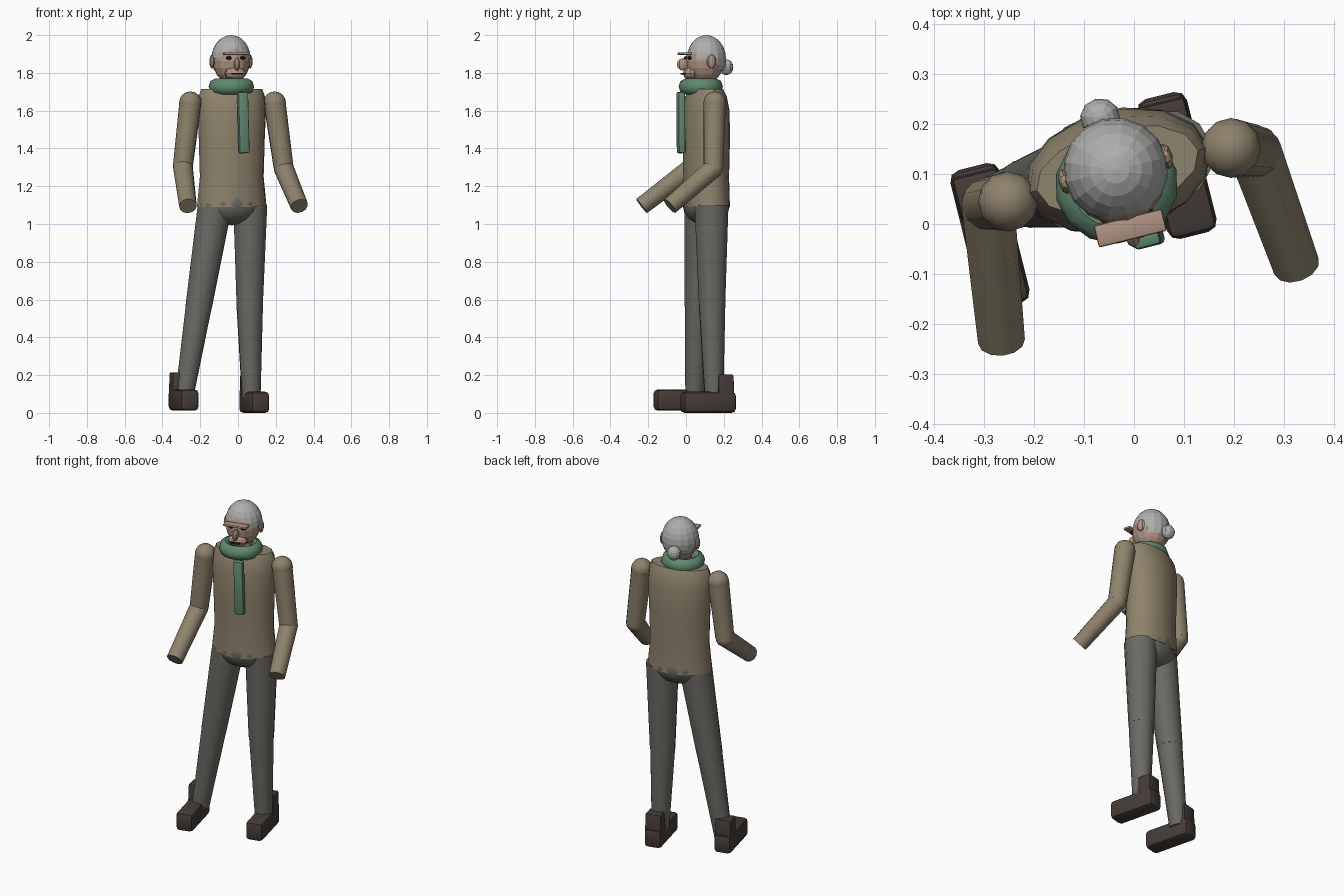
import bpy, bmesh
from math import radians, sin, cos, pi
from mathutils import Matrix, Vector

if "Cube" in bpy.data.objects:
    bpy.data.objects.remove(bpy.data.objects["Cube"])

def material(name, *rgb):
    m = bpy.data.materials.new(name)
    m.diffuse_color = (*rgb, 1)
    m.use_nodes = True
    m.node_tree.nodes["Principled BSDF"].inputs["Base Color"].default_value = m.diffuse_color
    return m

JACKET = material("jacket_cloth", 0.27, 0.225, 0.15)
TROUSER = material("trouser_cloth", 0.145, 0.142, 0.125)
LEATHER = material("shoe_leather", 0.06, 0.045, 0.038)
SCARF = material("scarf_wool", 0.12, 0.25, 0.16)
SKIN = material("skin", 0.43, 0.29, 0.225)
HAIR = material("grey_hair", 0.42, 0.42, 0.41)
DARK = material("dark", 0.02, 0.015, 0.015)

YAW = radians(14)
def frame(x, y, z=0, yaw=YAW):
    return Matrix.Translation((x, y, z)) @ Matrix.Rotation(yaw, 4, 'Z')

BODY = frame(-0.033, 0.107)
HEAD = frame(-0.036, 0.106, 1.875)

def finish(name, bm, mat, world, smooth=40):
    bmesh.ops.recalc_face_normals(bm, faces=bm.faces)
    me = bpy.data.meshes.new(name)
    bm.to_mesh(me)
    bm.free()
    me.transform(world)
    me.materials.append(mat)
    ob = bpy.data.objects.new(name, me)
    bpy.context.collection.objects.link(ob)
    if smooth:
        bpy.context.view_layer.objects.active = ob
        bpy.ops.object.select_all(action='DESELECT')
        ob.select_set(True)
        bpy.ops.object.shade_smooth_by_angle(angle=radians(smooth))
    return ob

def ball(name, c, r, mat, world=Matrix(), seg=12, rings=8, smooth=0, keep=None):
    bm = bmesh.new()
    bmesh.ops.create_uvsphere(bm, u_segments=seg, v_segments=rings, radius=1)
    bmesh.ops.transform(bm, verts=bm.verts, matrix=Matrix.Translation(c) @ Matrix.Diagonal((*r, 1)))
    if keep:
        drop = [f for f in bm.faces if not keep(f.calc_center_median())]
        bmesh.ops.delete(bm, geom=drop, context='FACES')
    return finish(name, bm, mat, world, smooth)

def box(name, c, size, mat, world=Matrix(), bevel=0.0, taper=1.0):
    bm = bmesh.new()
    bmesh.ops.create_cube(bm, size=1)
    for v in bm.verts:
        k = taper if v.co.z > 0 else 1
        v.co = Vector((v.co.x * size[0] * k, v.co.y * size[1] * k, v.co.z * size[2])) + Vector(c)
    if bevel:
        bmesh.ops.bevel(bm, geom=bm.edges[:], offset=bevel, segments=2, profile=0.5, affect='EDGES')
    return finish(name, bm, mat, world)

def limb(name, a, b, ra, rb, mat, seg=12):
    a, b = Vector(a), Vector(b)
    d = b - a
    bm = bmesh.new()
    bmesh.ops.create_cone(bm, cap_ends=True, segments=seg, radius1=ra, radius2=rb, depth=d.length)
    m = Matrix.Translation((a + b) / 2) @ d.to_track_quat('Z', 'Y').to_matrix().to_4x4()
    return finish(name, bm, mat, m)

def loft(name, rings, mat, world, seg=14):
    bm = bmesh.new()
    loops = [[bm.verts.new((a * cos(2 * pi * i / seg), b * sin(2 * pi * i / seg), z))
              for i in range(seg)] for z, a, b in rings]
    for lo, hi in zip(loops, loops[1:]):
        for i in range(seg):
            j = (i + 1) % seg
            bm.faces.new((lo[i], lo[j], hi[j], hi[i]))
    bm.faces.new(loops[0])
    bm.faces.new(loops[-1])
    return finish(name, bm, mat, world)

# torso and pelvis
loft("jacket", [(1.09, .19, .122), (1.25, .174, .118), (1.45, .18, .123), (1.6, .187, .12),
                (1.675, .181, .105), (1.715, .166, .084)], JACKET, BODY)
ball("pelvis", (0, 0, 1.105), (.165, .126, .112), TROUSER, BODY, smooth=40)

# arms: shoulder, elbow, wrist
arms = {"right": ((-.252, .045, 1.642), (-.292, .04, 1.305), (-.265, -.235, 1.095)),
        "left": ((.194, .152, 1.642), (.242, .145, 1.295), (.325, -.085, 1.095))}
for side, (s, e, w) in arms.items():
    ball(side + "_shoulder", s, (.06,) * 3, JACKET, smooth=40)
    limb(side + "_upper_arm", s, e, .059, .053, JACKET)
    ball(side + "_elbow", e, (.053,) * 3, JACKET, smooth=40)
    limb(side + "_forearm", e, w, .053, .047, JACKET)

# legs: hip, knee, ankle
legs = {"right": ((-.122, .083, 1.1), (-.207, .063, .57), (-.284, .045, .09)),
        "left": ((.065, .135, 1.1), (.062, .138, .57), (.07, .148, .08))}
for side, (h, k, a) in legs.items():
    limb(side + "_thigh", h, k, .093, .072, TROUSER)
    ball(side + "_knee", k, (.071,) * 3, TROUSER, smooth=40)
    limb(side + "_shin", k, a, .071, .05, TROUSER)

# shoes: centre of sole, base height
for side, x, y, z in (("right", -.288, -.025, .012), ("left", .086, .117, 0)):
    f = frame(x, y, z)
    box(side + "_shoe", (0, 0, .056), (.102, .288, .112), LEATHER, f, bevel=.022)
    box(side + "_boot_shaft", (0, .088, .13), (.1, .09, .145), LEATHER, f, bevel=.008, taper=.92)

# scarf ring and hanging tail
bm = bmesh.new()
n, m = 14, 8
grid = [[bm.verts.new(((.09 + .034 * cos(2 * pi * j / m)) * cos(2 * pi * i / n),
                       (.083 + .034 * cos(2 * pi * j / m)) * sin(2 * pi * i / n),
                       .042 * sin(2 * pi * j / m))) for j in range(m)] for i in range(n)]
for i in range(n):
    for j in range(m):
        p, q = (i + 1) % n, (j + 1) % m
        bm.faces.new((grid[i][j], grid[p][j], grid[p][q], grid[i][q]))
finish("scarf_ring", bm, SCARF, frame(-.035, .078, 1.727), 50)
box("scarf_tail", (0, 0, 0), (.056, .038, .325), SCARF,
    frame(.028, -.027, 1.537) @ Matrix.Rotation(radians(-1.5), 4, 'Y'), bevel=.01)

# head, hair cap and bun
limb("neck", (-.035, .09, 1.68), (-.035, .1, 1.82), .06, .06, SKIN)
ball("head", (0, -.006, -.012), (.098, .104, .12), SKIN, HEAD, seg=14, rings=10)
ball("hair", (0, .002, 0), (.105, .105, .125), HAIR, HEAD, seg=16, rings=12,
     keep=lambda p: p.z > -.65 * p.y - .02)
ball("hair_bun", (-.005, .112, -.045), (.04, .038, .042), HAIR, HEAD, seg=10)

# face
box("brow", (0, -.118, .027), (.14, .045, .014), SKIN, HEAD, bevel=.005)
ball("nose", (0, -.125, -.03), (.016, .034, .033), SKIN, HEAD, seg=8, rings=6)
ball("muzzle", (0, -.088, -.078), (.058, .036, .034), SKIN, HEAD, seg=10, rings=6)
box("mouth", (0, -.124, -.08), (.056, .014, .009), DARK, HEAD)
for side, s in (("right", -1), ("left", 1)):
    ball(side + "_eye", (s * .037, -.098, .004), (.017, .014, .01), DARK, HEAD, seg=8, rings=6)
    ball(side + "_ear", (s * .104, .004, -.015), (.013, .026, .037), SKIN, HEAD, seg=8, rings=6)
